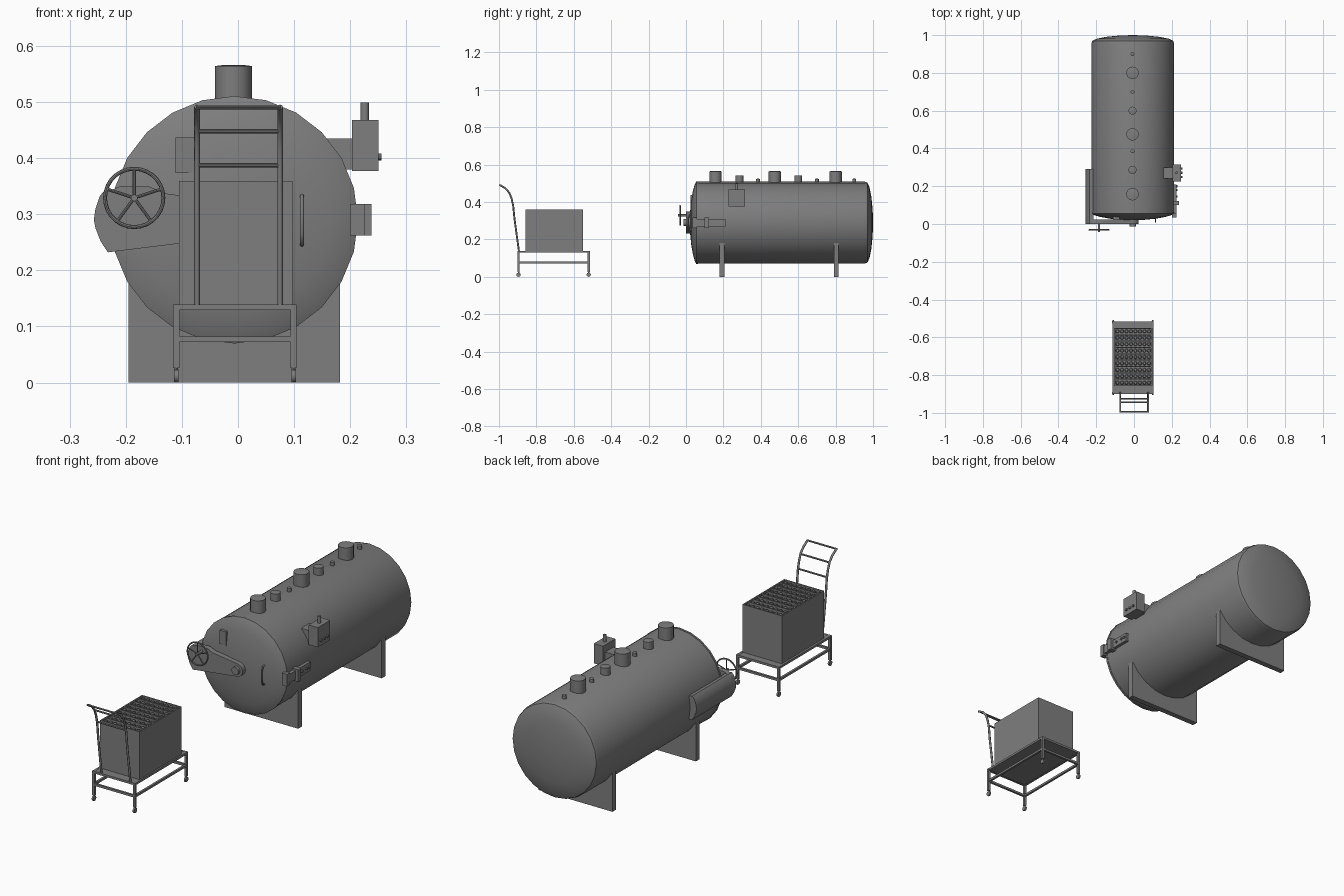
import bpy, bmesh, math
from mathutils import Vector, Matrix

if "Cube" in bpy.data.objects:
    bpy.data.objects.remove(bpy.data.objects["Cube"])

CX, CZ, R = -0.0065, 0.29, 0.2205   # tank axis and radius
DARK = bpy.data.materials.new("dark_grey")
DARK.diffuse_color = (0.21, 0.21, 0.21, 1)
DARK.use_nodes = True
DARK.node_tree.nodes["Principled BSDF"].inputs["Base Color"].default_value = DARK.diffuse_color


def finish(name, bm, smooth=False):
    bmesh.ops.recalc_face_normals(bm, faces=bm.faces[:])
    me = bpy.data.meshes.new(name)
    bm.to_mesh(me)
    bm.free()
    ob = bpy.data.objects.new(name, me)
    bpy.context.collection.objects.link(ob)
    me.materials.append(DARK)
    if smooth:
        bpy.ops.object.select_all(action='DESELECT')
        ob.select_set(True)
        bpy.context.view_layer.objects.active = ob
        bpy.ops.object.shade_smooth_by_angle(angle=math.radians(35))
    return ob


def box(name, x0, x1, y0, y1, z0, z1):
    bm = bmesh.new()
    m = Matrix.Translation(((x0 + x1) / 2, (y0 + y1) / 2, (z0 + z1) / 2)) @ \
        Matrix.Diagonal((x1 - x0, y1 - y0, z1 - z0, 1))
    bmesh.ops.create_cube(bm, size=1, matrix=m)
    return finish(name, bm)


def rod(name, a, b, r, n=12, r2=None):
    a, b = Vector(a), Vector(b)
    m = Matrix.Translation((a + b) / 2) @ (b - a).to_track_quat('Z', 'Y').to_matrix().to_4x4()
    bm = bmesh.new()
    bmesh.ops.create_cone(bm, cap_ends=True, segments=n, radius1=r,
                          radius2=r if r2 is None else r2, depth=(b - a).length, matrix=m)
    return finish(name, bm, True)


def plate(name, pts, y0, y1):
    """Extrude an x-z outline along y."""
    bm = bmesh.new()
    f = bm.faces.new([bm.verts.new((x, y0, z)) for x, z in pts])
    g = bmesh.ops.extrude_face_region(bm, geom=[f])
    bmesh.ops.translate(bm, vec=(0, y1 - y0, 0),
                        verts=[v for v in g['geom'] if isinstance(v, bmesh.types.BMVert)])
    return finish(name, bm, True)


def lathe(name, prof, n=24):
    """Spin (radius, y) points around the tank axis."""
    bm = bmesh.new()
    vs = [bm.verts.new((CX + r, y, CZ)) for r, y in prof]
    es = [bm.edges.new(p) for p in zip(vs, vs[1:])]
    bmesh.ops.spin(bm, geom=vs + es, cent=(CX, 0, CZ), axis=(0, 1, 0),
                   angle=math.tau, steps=n, use_duplicate=False)
    bmesh.ops.remove_doubles(bm, verts=bm.verts[:], dist=1e-5)
    return finish(name, bm, True)


def tube(name, pts, r):
    cu = bpy.data.curves.new(name, 'CURVE')
    cu.dimensions, cu.bevel_depth, cu.bevel_resolution, cu.use_fill_caps = '3D', r, 2, True
    cu.materials.append(DARK)
    sp = cu.splines.new('POLY')
    sp.points.add(len(pts) - 1)
    for p, c in zip(sp.points, pts):
        p.co = (*c, 1)
    ob = bpy.data.objects.new(name, cu)
    bpy.context.collection.objects.link(ob)
    return ob


def arc(cx, cz, r, a0, a1, n):
    return [(cx + r * math.cos(math.radians(a0 + (a1 - a0) * i / n)),
             cz + r * math.sin(math.radians(a0 + (a1 - a0) * i / n))) for i in range(n + 1)]


# tank body with domed back, and domed front door
lathe("tank_body", [(0, 0.06), (0.2185, 0.06), (0.2185, 0.957), (0.214, 0.97), (0.19, 0.981),
                    (0.14, 0.991), (0.07, 0.998), (0, 1.0)])
lathe("tank_door", [(0, 0.02), (0.06, 0.022), (0.12, 0.028), (0.17, 0.037), (0.205, 0.047),
                    (R, 0.055), (R, 0.064), (0, 0.064)])

# saddle supports
for nm, y in (("front_saddle", 0.18), ("back_saddle", 0.79)):
    curve = arc(CX, CZ, 0.2175, -30, -150, 12)
    plate(nm, [(-0.195, 0), (0.182, 0)] + curve, y, y + 0.026)

# top ports: y, radius, top height
ports = [(0.158, 0.033, 0.566), (0.286, 0.021, 0.543), (0.385, 0.01, 0.525), (0.475, 0.033, 0.566),
         (0.6, 0.021, 0.543), (0.7, 0.01, 0.525), (0.8, 0.033, 0.566), (0.9, 0.01, 0.525)]
for i, (y, r, top) in enumerate(ports):
    rod(f"top_port_{i}", (-0.008, y, 0.48), (-0.008, y, top - 0.002), r, 20)
    rod(f"port_lid_{i}", (-0.008, y, top - 0.002), (-0.008, y, top), r, 20, r * 0.5)

# door arm, hub and curved side plate
outer = [(-0.232, 0.232), (-0.245, 0.252), (-0.254, 0.275), (-0.257, 0.29), (-0.254, 0.31), (-0.246, 0.333)]
plate("door_arm", arc(CX, CZ, 0.03, -85, 80, 8) +
      [(-0.13, 0.337), (-0.16, 0.35), (-0.21, 0.35)] + outer[::-1], 0, 0.024)
rod("arm_hub", (CX, -0.013, CZ), (CX, 0.03, CZ), 0.018, 16)
plate("arm_side_plate", outer + [(-0.235, 0.345)] + arc(CX, CZ, 0.214, 166, 195, 5), 0, 0.29)

# hand wheel
wx, wy, wz = -0.185, -0.031, 0.329
bpy.ops.mesh.primitive_torus_add(location=(wx, wy, wz), rotation=(math.pi / 2, 0, 0), major_radius=0.052,
                                 minor_radius=0.0035, major_segments=28, minor_segments=8)
bpy.context.object.name = "hand_wheel_rim"
bpy.context.object.data.materials.append(DARK)
bpy.ops.object.shade_smooth_by_angle()
for i in range(5):
    a = math.radians(90 + 72 * i)
    rod(f"wheel_spoke_{i}", (wx, wy, wz), (wx + 0.052 * math.cos(a), wy, wz + 0.052 * math.sin(a)), 0.0028, 8)
rod("wheel_axle", (wx, -0.042, wz), (wx, 0.005, wz), 0.006)

# door grip and small door plate
tube("door_grip", [(0.114, 0.045, 0.243), (0.114, 0.02, 0.247), (0.114, 0.012, 0.265),
                   (0.114, 0.012, 0.313), (0.114, 0.02, 0.331), (0.114, 0.045, 0.335)], 0.0035)
box("door_plate", -0.111, -0.078, 0.025, 0.045, 0.373, 0.437)

# door hinge on the right side
box("hinge_strap", 0.203, 0.224, 0.045, 0.21, 0.27, 0.31)
box("hinge_block", 0.203, 0.238, 0.1, 0.122, 0.262, 0.318)
box("hinge_door_block", 0.2, 0.226, 0.035, 0.058, 0.262, 0.318)
for i, y in enumerate((0.145, 0.18, 0.2)):
    rod(f"hinge_bolt_{i}", (0.215, y, 0.29), (0.23, y, 0.29), 0.006, 8)

# control box with bracket, beacon and knobs
box("control_box", 0.203, 0.25, 0.226, 0.316, 0.377, 0.468)
box("control_box_bracket", 0.15, 0.204, 0.24, 0.3, 0.38, 0.435)
rod("control_beacon", (0.226, 0.271, 0.466), (0.226, 0.271, 0.499), 0.0075)
for i, y in enumerate((0.248, 0.271, 0.294)):
    rod(f"control_knob_{i}", (0.248, y, 0.402), (0.256, y, 0.402), 0.006, 10)

# trolley frame: legs, casters, rails and shelf
X0, X1, Y0, Y1 = -0.11, 0.099, -0.895, -0.52
for x in (X0, X1):
    for y in (Y0, Y1):
        box("trolley_leg", x - 0.0055, x + 0.0055, y - 0.0055, y + 0.0055, 0.026, 0.139)
        rod("trolley_caster", (x - 0.004, y, 0.0115), (x + 0.004, y, 0.0115), 0.0115)
        rod("caster_stem", (x, y, 0.01), (x, y, 0.03), 0.0035, 8)
for z in (0.072, 0.129):
    for x in (X0, X1):
        box("trolley_side_rail", x - 0.005, x + 0.005, Y0, Y1, z, z + 0.01)
    for y in (Y0, Y1):
        box("trolley_end_rail", X0, X1, y - 0.005, y + 0.005, z, z + 0.01)
box("trolley_shelf", X0, X1, Y0, Y1, 0.131, 0.138)

# push handle
prof = [(-0.893, 0.135), (-0.917, 0.31), (-0.924, 0.38), (-0.933, 0.42), (-0.945, 0.45),
        (-0.965, 0.473), (-0.995, 0.491)]
for x in (-0.073, 0.075):
    tube("handle_rail", [(x, y, z) for y, z in prof], 0.005)
for y, z in ((-0.925, 0.387), (-0.944, 0.448), (-0.995, 0.491)):
    rod("handle_rung", (-0.075, y, z), (0.077, y, z), 0.004, 10)

# crate: solid base, rim walls, dividers and packed contents
bx0, bx1, by0, by1, top = -0.105, 0.097, -0.857, -0.551, 0.359
box("crate_body", bx0, bx1, by0, by1, 0.138, 0.345)
for x in (bx0, bx1 - 0.006):
    box("crate_side_rim", x, x + 0.006, by0, by1, 0.344, top)
rows, cols = 9, 8
dy, dx = (by1 - by0) / rows, (bx1 - bx0 - 0.012) / cols
for i in range(rows + 1):
    y = by0 + 0.003 + (by1 - by0 - 0.006) * i / rows
    box("crate_divider", bx0, bx1, y - 0.003, y + 0.003, 0.344, top)
bm = bmesh.new()
for i in range(rows):
    for j in range(cols):
        bmesh.ops.create_cone(bm, cap_ends=True, segments=8, radius1=0.011, radius2=0.007, depth=0.012,
                              matrix=Matrix.Translation((bx0 + 0.006 + dx * (j + 0.5), by0 + dy * (i + 0.5), 0.35)))
finish("crate_contents", bm)
